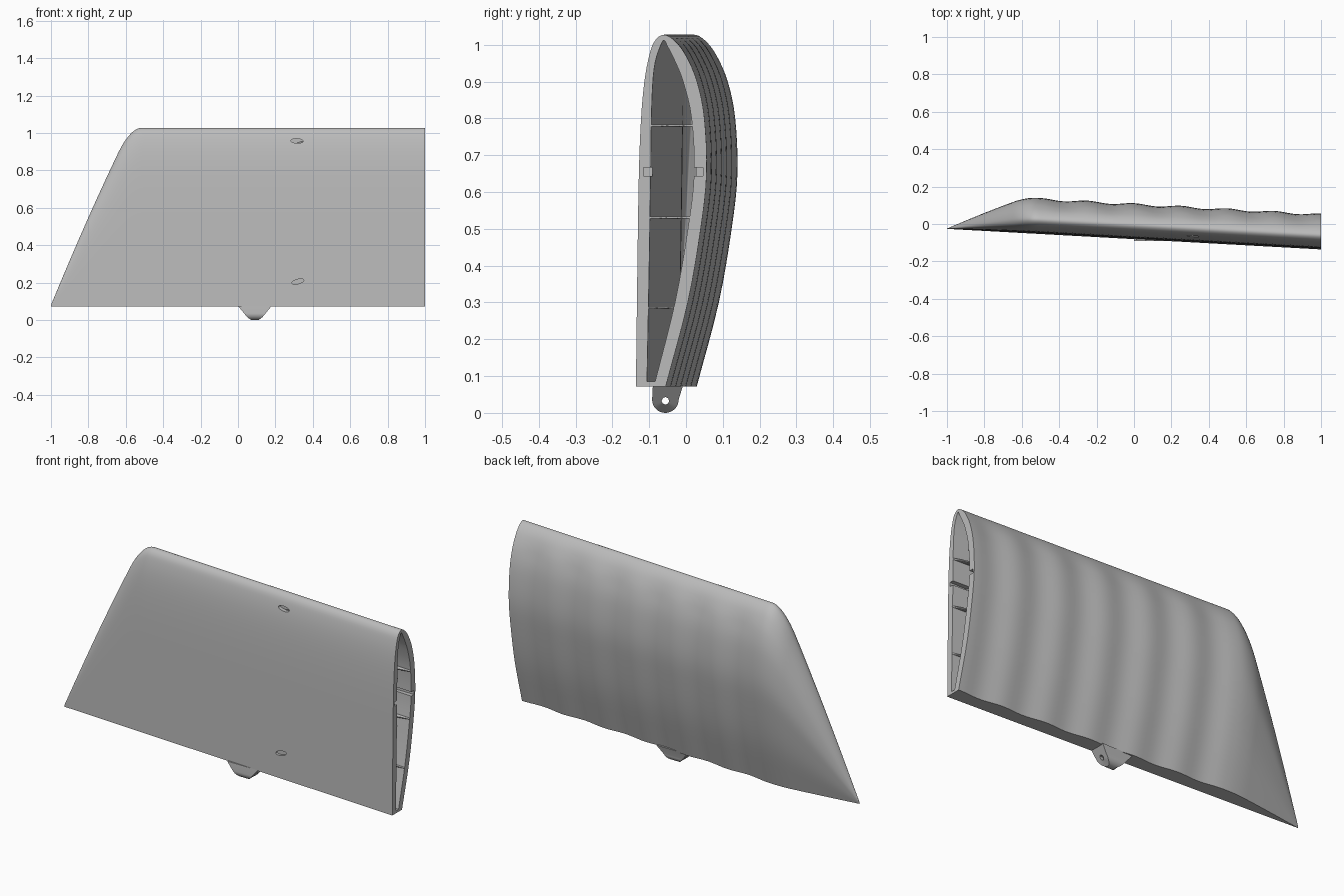
import bpy, bmesh, math
from mathutils import Matrix, Vector

cube = bpy.data.objects.get("Cube")
if cube:
    bpy.data.objects.remove(cube)

grey = bpy.data.materials.new("plain grey")
grey.use_nodes = True
grey.diffuse_color = (0.5, 0.5, 0.5, 1)
grey.node_tree.nodes["Principled BSDF"].inputs["Base Color"].default_value = (0.5, 0.5, 0.5, 1)

BASE_Z, TOP_Z, BASE_Y = 0.072, 1.027, -0.136
RIB = 0.25          # spacing of the ridges on the back
TIP = -0.5          # where the tip taper starts

# Section at the open end as (z, y): up the back, over the nose, down the front
OUTER = [(.072, -.055), (.3, .005), (.5, .04), (.65, .056), (.8, .05), (.9, .03),
         (.97, 0), (1.01, -.03), (1.027, -.06), (1.01, -.085), (.97, -.1),
         (.9, -.113), (.8, -.122), (.65, -.128), (.4, -.132), (.072, -.136)]
INNER = [(.085, -.084), (.3, -.03), (.5, .005), (.65, .022), (.8, .015), (.9, -.008),
         (.955, -.03), (.995, -.05), (1.012, -.06), (.995, -.07), (.955, -.083),
         (.9, -.09), (.8, -.094), (.65, -.096), (.4, -.1), (.085, -.106)]
NOSE = 8            # index of the nose point
STEPS = 4


def smooth_profile(pts):
    """Catmull-Rom curve through the points."""
    p = [Vector(q) for q in pts]
    p = [2 * p[0] - p[1]] + p + [2 * p[-1] - p[-2]]
    out = []
    for a, b, c, d in zip(p, p[1:], p[2:], p[3:]):
        for k in range(STEPS):
            t = k / STEPS
            out.append(0.5 * (2 * b + (c - a) * t + (2 * a - 5 * b + 4 * c - d) * t * t
                              + (3 * b - a - 3 * c + d) * t ** 3))
    return out + [p[-2]]


def chord(x):
    """Section size at x: full along the span, tapering to the tip."""
    u = x + 1
    slope = 0.08 + 2.24 * u + 0.02 * math.sin(math.pi * min(u / 0.42, 1))
    k = 0.14
    h = max(k - abs(slope - TOP_Z), 0) / k
    return (min(slope, TOP_Z) - h * h * k / 4 - BASE_Z) / (TOP_Z - BASE_Z)


def shear(x):
    return 0.055 * (1 - x)


def section(profile, x, sag=0.0):
    """Section ring at x, with the skin sagging between ridges on the back."""
    s = chord(x)
    depth = sag * math.sin(math.pi * (1 - x) / RIB) ** 2 if x > TIP else 0
    ring = []
    for i, (z, y) in enumerate(profile):
        if i < NOSE * STEPS:
            y -= depth * min(1, (TOP_Z - z) / 0.12)
        ring.append((x, BASE_Y + (y - BASE_Y) * s + shear(x), BASE_Z + (z - BASE_Z) * s))
    return ring


def finish(name, bm, angle=35):
    bmesh.ops.recalc_face_normals(bm, faces=bm.faces)
    mesh = bpy.data.meshes.new(name)
    bm.to_mesh(mesh)
    bm.free()
    mesh.materials.append(grey)
    ob = bpy.data.objects.new(name, mesh)
    bpy.context.collection.objects.link(ob)
    bpy.ops.object.select_all(action='DESELECT')
    ob.select_set(True)
    bpy.context.view_layer.objects.active = ob
    bpy.ops.object.shade_smooth_by_angle(angle=math.radians(angle))
    return ob


def loft(bm, rings, cap=True):
    rows = [[bm.verts.new(v) for v in r] for r in rings]
    n = len(rows[0])
    for a, b in zip(rows, rows[1:]):
        for i in range(n):
            j = (i + 1) % n
            bm.faces.new((a[i], a[j], b[j], b[i]))
    if cap:
        bm.faces.new(rows[0])
        bm.faces.new(rows[-1])


# Wing shell: outer skin from tip to open end, then back along the cavity
tip_xs = [-1 + 0.05 * i for i in range(8)] + [-0.64 + 0.014 * i for i in range(10)]
span_xs = [TIP + 0.025 * i for i in range(61)]
outer, inner = smooth_profile(OUTER), smooth_profile(INNER)
cavity_xs = [1 - 0.1 * i for i in range(15)] + [TIP, -0.55, -0.6, -0.7, -0.8, -0.88]
bm = bmesh.new()
loft(bm, [section(outer, x, 0.011) for x in tip_xs + span_xs]
     + [section(inner, x) for x in cavity_xs])
shell = finish("wing_shell", bm)


# Cutters for the front recesses and the joining slots in the open end
def cut(bm):
    cutter = finish("cutter", bm)
    cutter.hide_render = True
    mod = shell.modifiers.new("cut", 'BOOLEAN')
    mod.operation, mod.object, mod.solver = 'DIFFERENCE', cutter, 'EXACT'
    bpy.context.view_layer.objects.active = shell
    bpy.ops.object.modifier_apply(modifier=mod.name)
    bpy.data.objects.remove(cutter)


for x, y, z, tilt in ((0.315, -0.062, 0.957, 3), (0.32, -0.098, 0.205, -15)):
    bm = bmesh.new()
    bmesh.ops.create_cone(bm, cap_ends=True, segments=32, radius1=1, radius2=1, depth=1)
    m = (Matrix.Translation((x, y, z)) @ Matrix.Rotation(math.radians(tilt), 4, 'Y')
         @ Matrix.Diagonal((0.033, 0.03, 0.012, 1)) @ Matrix.Rotation(math.pi / 2, 4, 'X'))
    bmesh.ops.transform(bm, matrix=m, verts=bm.verts)
    cut(bm)
for y in (-0.1, 0.03):
    bm = bmesh.new()
    bmesh.ops.create_cube(bm, size=1, matrix=Matrix.Translation((1, y, 0.655))
                          @ Matrix.Diagonal((0.2, 0.032, 0.022, 1)))
    cut(bm)
bpy.ops.object.select_all(action='DESELECT')
shell.select_set(True)
bpy.context.view_layer.objects.active = shell
bpy.ops.object.shade_smooth_by_angle(angle=math.radians(35))


# Thin shelves inside the cavity, each with a notch at the open end
def wall_y(points, z):
    for a, b in zip(points, points[1:]):
        lo, hi = sorted((a, b), key=lambda p: p[0])
        if lo[0] <= z <= hi[0]:
            return lo[1] + (hi[1] - lo[1]) * (z - lo[0]) / max(hi[0] - lo[0], 1e-6)


for number, z in enumerate((0.285, 0.53, 0.78)):
    bm = bmesh.new()
    rows = []
    for x in [1, 0.83] + [0.75 - 0.05 * i for i in range(32)]:
        s = chord(x)
        local = BASE_Z + (z - BASE_Z) / s
        if local > 0.95:
            break
        yb = wall_y(inner[:NOSE * STEPS + 1], local) + 0.003
        yf = wall_y(inner[NOSE * STEPS:], local) - 0.003
        half = (yb - yf) / 2 * (0.12 if x == 1 else 1)
        ys = (yf, yf + half, yb - half, yb)
        rows.append([bm.verts.new((x, BASE_Y + (y - BASE_Y) * s + shear(x), z)) for y in ys])
    for a, b in zip(rows, rows[1:]):
        for i in (0, 2):
            bm.faces.new((a[i], a[i + 1], b[i + 1], b[i]))
    bmesh.ops.remove_doubles(bm, verts=bm.verts, dist=1e-5)
    shelf = finish("shelf_%d" % (number + 1), bm)
    solid = shelf.modifiers.new("thickness", 'SOLIDIFY')
    solid.thickness, solid.offset = 0.006, 0

# Hinge lug under the wing, pierced from side to side
cy, cz, r = -0.056, 0.036, 0.036
curve = [(cy + r * math.cos(a), cz + r * math.sin(a))
         for a in (math.pi + math.pi * i / 16 for i in range(17))]
edge = curve + [(-0.008, 0.075), (cy, 0.075), (-0.09, 0.075)]


def half_width(z):
    return 0.02 + 0.02 * z / 0.014 if z < 0.014 else 0.04 + 0.05 * (z - 0.014) / 0.061


hole = []
for y, z in edge:
    d = Vector((y - cy, z - cz)).normalized() * 0.01
    hole.append((cy + d.x, 0.033 + d.y))
bm = bmesh.new()
rings = []
for loop, side in ((edge, -1), (edge, 1), (hole, 1), (hole, -1), (edge, -1)):
    rings.append([(0.09 + side * half_width(z), y, z) for y, z in loop])
loft(bm, rings, cap=False)
bmesh.ops.remove_doubles(bm, verts=bm.verts, dist=1e-5)
finish("hinge_lug", bm, 40)
